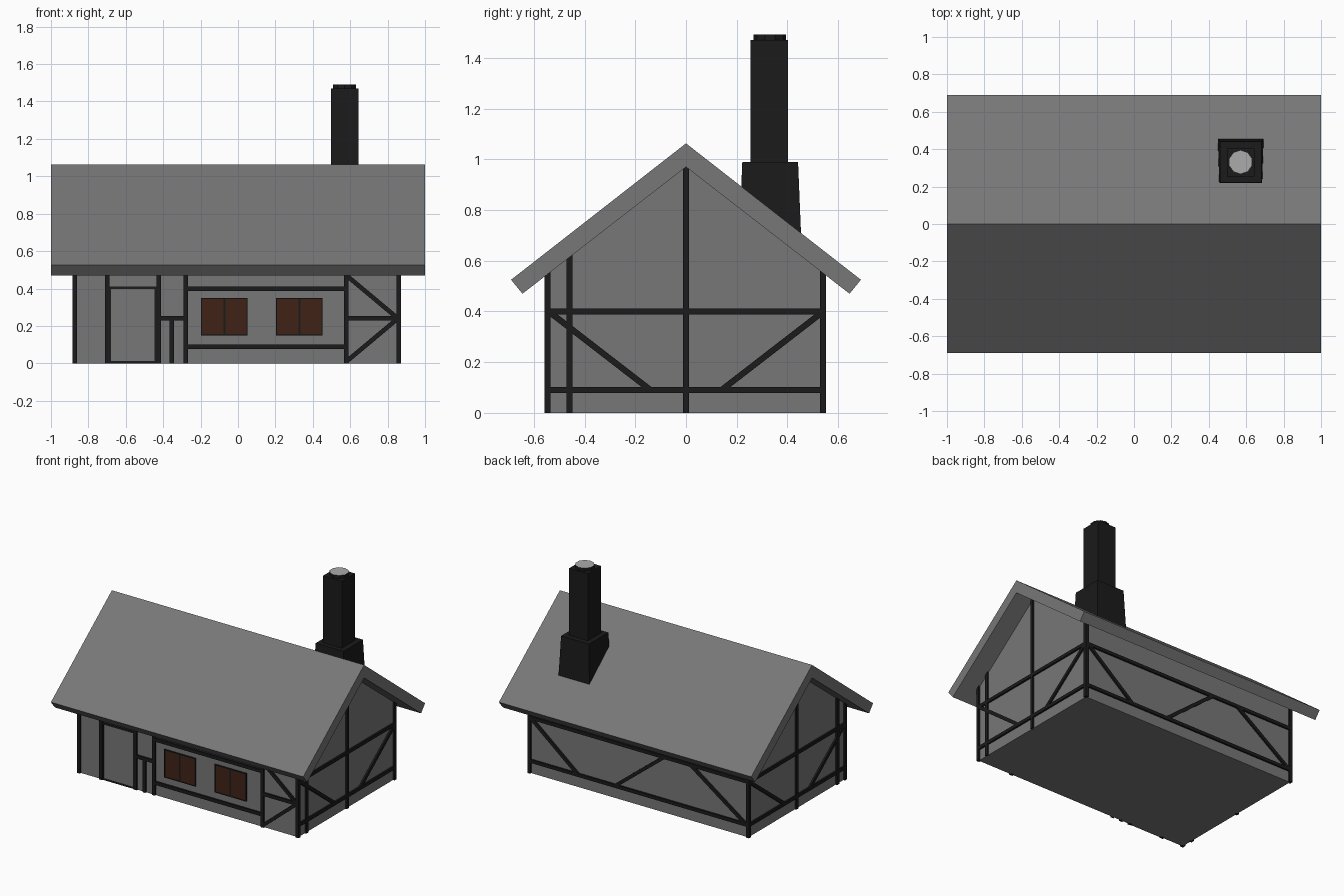
import bpy, bmesh, math
from mathutils import Vector, Matrix

if "Cube" in bpy.data.objects:
    bpy.data.objects.remove(bpy.data.objects["Cube"])


def material(name, rgb):
    m = bpy.data.materials.new(name)
    m.diffuse_color = (*rgb, 1)
    m.use_nodes = True
    m.node_tree.nodes["Principled BSDF"].inputs["Base Color"].default_value = m.diffuse_color
    return m


STONE = material("dark_grey", (0.186, 0.186, 0.186))
TIMBER = material("dark_timber", (0.0105, 0.0105, 0.0105))
SHUTTER = material("brown_shutter", (0.051, 0.016, 0.008))
PALE = material("flue_top", (0.41, 0.41, 0.41))
X0, X1, Y0, Y1 = -0.873, 0.86, -0.547, 0.54   # wall planes
W, D = 0.024, 0.024                           # timber width and depth


def finish(name, bm, mat):
    bmesh.ops.recalc_face_normals(bm, faces=bm.faces)
    me = bpy.data.meshes.new(name)
    bm.to_mesh(me)
    bm.free()
    ob = bpy.data.objects.new(name, me)
    bpy.context.collection.objects.link(ob)
    me.materials.append(mat)
    return ob


def extrude_x(name, profile, x0, x1):
    bm = bmesh.new()
    face = bm.faces.new([bm.verts.new((x0, y, z)) for y, z in profile])
    new = bmesh.ops.extrude_face_region(bm, geom=[face])["geom"]
    bmesh.ops.translate(bm, vec=(x1 - x0, 0, 0),
                        verts=[v for v in new if isinstance(v, bmesh.types.BMVert)])
    # the extrusion must stay a closed solid
    if not any(all(abs(v.co.x - x0) < 1e-6 for v in f.verts) for f in bm.faces):
        bmesh.ops.holes_fill(bm, edges=bm.edges)
    return finish(name, bm, STONE)


def box(name, lo, hi, mat, taper=0):
    lo, hi = Vector(lo), Vector(hi)
    mid = (lo + hi) / 2
    bm = bmesh.new()
    bmesh.ops.create_cube(bm, size=1, matrix=Matrix.Translation(mid)
                          @ Matrix.Diagonal((*(hi - lo), 1)))
    for v in bm.verts:
        if v.co.z > mid.z:
            v.co.x -= math.copysign(taper, v.co.x - mid.x)
            v.co.y -= math.copysign(taper, v.co.y - mid.y)
    return finish(name, bm, mat)


def beam(name, wall, a, b, w=W, d=D):
    """Timber on a wall from a to b, each given as (along wall, height)."""
    axis, plane = wall
    def to3(p): return Vector((p[0], plane, p[1]) if axis == "y" else (plane, p[0], p[1]))
    a, b = to3(a), to3(b)
    n = Vector((0, 1, 0)) if axis == "y" else Vector((1, 0, 0))
    along = (b - a).normalized()
    rot = Matrix((along, n, along.cross(n))).transposed().to_4x4()
    bm = bmesh.new()
    bmesh.ops.create_cube(bm, size=1, matrix=Matrix.Translation((a + b) / 2) @ rot
                          @ Matrix.Diagonal(((b - a).length, d, w, 1)))
    return finish(name, bm, TIMBER)


FRONT, BACK, LEFT, RIGHT = ("y", Y0), ("y", Y1), ("x", X0), ("x", X1)

# House walls and pitched roof slab
def under(y): return 0.97 - 0.775 * abs(y)
extrude_x("walls", [(Y0, 0), (Y1, 0), (Y1, under(Y1)), (0, 0.97), (Y0, under(Y0))], X0, X1)
extrude_x("roof", [(0, 1.063), (0.69, 0.525), (0.645, 0.47), (0, 0.97),
                   (-0.645, 0.47), (-0.69, 0.525)], -1, 1)

# Corner posts
for x in (X0, X1):
    for y in (Y0, Y1):
        beam("corner_post", ("y", y), (x, 0), (x, under(y) + 0.01))

# Front timber frame
for x in (-0.70, -0.425, -0.28, 0.58):
    beam("front_post", FRONT, (x, 0), (x, 0.55))
for z in (0.40, 0.09):
    beam("front_rail", FRONT, (-0.28, z), (0.58, z))
beam("short_rail", FRONT, (-0.425, 0.24), (-0.28, 0.24))
beam("short_post", FRONT, (-0.355, 0), (-0.355, 0.24))
beam("brace_rail", FRONT, (0.58, 0.24), (X1, 0.24))
for z in (0.47, 0.01):
    beam("front_brace", FRONT, (0.58, z), (X1 - 0.005, 0.24))

# Door with thin frame
box("door", (-0.69, Y0 - 0.003, 0.01), (-0.435, Y0 + 0.01, 0.40), STONE)
beam("door_lintel", FRONT, (-0.70, 0.405), (-0.425, 0.405), 0.014, 0.012)
beam("door_sill", FRONT, (-0.70, 0.006), (-0.425, 0.006), 0.012, 0.01)
for x in (-0.685, -0.44):
    beam("door_jamb", FRONT, (x, 0), (x, 0.41), 0.012, 0.012)

# Shuttered windows with thin dark frames
for x in (-0.073, 0.328):
    for s in (-1, 1):
        c = x + s * 0.0615
        box("shutter", (c - 0.0575, Y0 - 0.008, 0.155), (c + 0.0575, Y0 + 0.01, 0.345), SHUTTER)
        beam("window_side", FRONT, (x + s * 0.122, 0.15), (x + s * 0.122, 0.35), 0.006, 0.02)
    beam("window_mullion", FRONT, (x, 0.15), (x, 0.35), 0.011, 0.02)
    for z in (0.153, 0.347):
        beam("window_edge", FRONT, (x - 0.125, z), (x + 0.125, z), 0.006, 0.02)

# Gable timber frames
for wall in (LEFT, RIGHT):
    for y in (-0.46, 0):
        beam("gable_post", wall, (y, 0), (y, under(y) + 0.01))
    for z in (0.40, 0.09):
        beam("gable_rail", wall, (Y0, z), (Y1, z))
    for s in (-1, 1):
        beam("gable_brace", wall, (s * 0.535, 0.395), (s * 0.14, 0.09))

# Back timber frame
for z in (0.40, 0.09):
    beam("back_rail", BACK, (X0, z), (X1, z))
for top, bottom in ((0.85, 0.47), (-0.21, 0.18), (-0.42, -0.86)):
    beam("back_brace", BACK, (top, 0.40), (bottom, 0.09))

# Chimney: tapered base, stack and round flue with a pale top
box("chimney_base", (0.446, 0.208, 0.65), (0.695, 0.456, 0.99), TIMBER, taper=0.014)
box("chimney_stack", (0.496, 0.255, 0.98), (0.644, 0.403, 1.47), TIMBER)
bm = bmesh.new()
bmesh.ops.create_cone(bm, cap_ends=True, segments=10, radius1=0.064, radius2=0.064,
                      depth=0.04, matrix=Matrix.Translation((0.57, 0.331, 1.472)))
flue = finish("chimney_flue", bm, TIMBER)
flue.data.materials.append(PALE)
for f in flue.data.polygons:
    if f.normal.z > 0.9:
        f.material_index = 1
